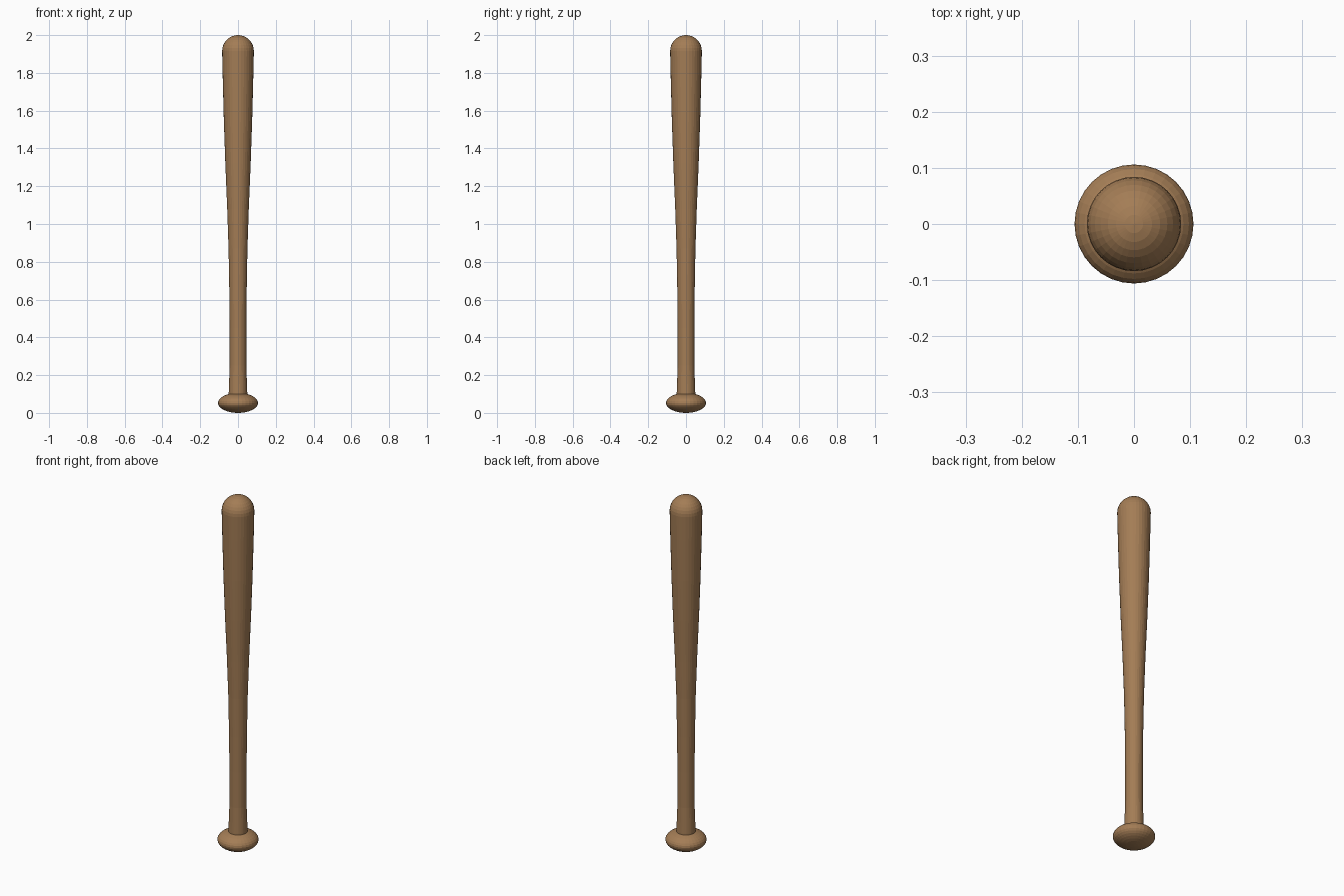
import bpy, bmesh, math

if "Cube" in bpy.data.objects:
    bpy.data.objects.remove(bpy.data.objects["Cube"])

SIDES = 32
wood = bpy.data.materials.new("wood")
wood.diffuse_color = (0.37, 0.205, 0.092, 1)
wood.use_nodes = True
wood.node_tree.nodes["Principled BSDF"].inputs["Base Color"].default_value = wood.diffuse_color


def lathe(name, profile):
    """Spin (radius, z) points around z; radius 0 ends close at a pole."""
    bm = bmesh.new()
    verts = [bm.verts.new((r, 0, z)) for r, z in profile]
    edges = [bm.edges.new(pair) for pair in zip(verts, verts[1:])]
    bmesh.ops.spin(bm, geom=verts + edges, cent=(0, 0, 0), axis=(0, 0, 1),
                   angle=math.tau, steps=SIDES)
    bmesh.ops.remove_doubles(bm, verts=bm.verts, dist=1e-5)
    bmesh.ops.recalc_face_normals(bm, faces=bm.faces)
    mesh = bpy.data.meshes.new(name)
    bm.to_mesh(mesh)
    bm.free()
    obj = bpy.data.objects.new(name, mesh)
    bpy.context.collection.objects.link(obj)
    mesh.materials.append(wood)
    return obj


def arc(rx, rz, cz, start, end, steps):
    """Elliptical arc of (radius, z) points, angles in degrees from the equator."""
    pts = []
    for i in range(steps + 1):
        a = math.radians(start + (end - start) * i / steps)
        pts.append((max(0.0, rx * math.cos(a)), cz + rz * math.sin(a)))
    return pts


# Flattened knob at the butt end
lathe("knob", arc(0.106, 0.053, 0.053, -90, 90, 16))

# Handle flaring into the knob, tapered barrel and rounded tip (flat facets)
shaft = [(0, 0.06), (0.05, 0.06), (0.049, 0.11), (0.044, 0.25), (0.044, 0.45),
         (0.046, 0.65), (0.050, 0.87), (0.057, 1.08), (0.067, 1.32),
         (0.075, 1.55), (0.081, 1.78)]
lathe("barrel", shaft + arc(0.084, 0.084, 1.916, 0, 90, 8))
